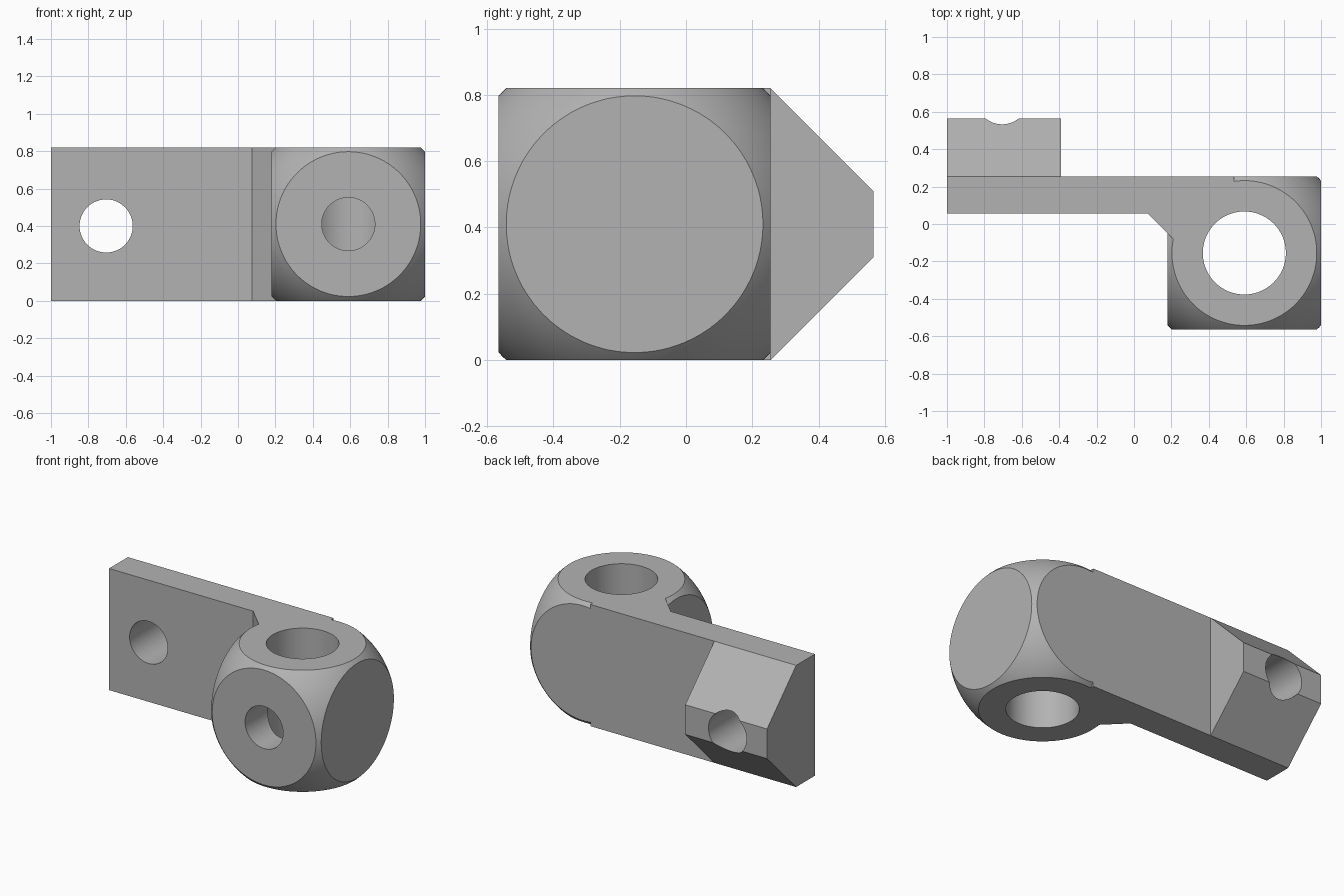
import bpy, bmesh, math
from mathutils import Vector

if "Cube" in bpy.data.objects:
    bpy.data.objects.remove(bpy.data.objects["Cube"], do_unlink=True)

H = 0.82                                # overall height
KNUCKLE = Vector((0.59, -0.155, H / 2))  # centre of the rounded cube

grey = bpy.data.materials.new("plain grey")
grey.use_nodes = True
COLOUR = (0.45, 0.45, 0.45, 1)
grey.diffuse_color = COLOUR
grey.node_tree.nodes["Principled BSDF"].inputs["Base Color"].default_value = COLOUR


def prism(name, points, offset):
    """Extrude a planar outline along an offset vector."""
    bm = bmesh.new()
    face = bm.faces.new([bm.verts.new(p) for p in points])
    moved = bmesh.ops.extrude_face_region(bm, geom=[face])["geom"]
    verts = [v for v in moved if isinstance(v, bmesh.types.BMVert)]
    bmesh.ops.translate(bm, verts=verts, vec=offset)
    bmesh.ops.recalc_face_normals(bm, faces=bm.faces)
    mesh = bpy.data.meshes.new(name)
    bm.to_mesh(mesh)
    bm.free()
    obj = bpy.data.objects.new(name, mesh)
    bpy.context.collection.objects.link(obj)
    mesh.materials.append(grey)
    return obj


def drill(name, radius, depth, location, along_y=False):
    rotation = (math.pi / 2, 0, 0) if along_y else (0, 0, 0)
    bpy.ops.mesh.primitive_cylinder_add(vertices=96, radius=radius, depth=depth,
                                        location=location, rotation=rotation)
    obj = bpy.context.object
    obj.name = name
    obj.data.materials.append(grey)
    return obj


def combine(target, tool, operation):
    """Apply a boolean and discard the tool."""
    mod = target.modifiers.new(operation.lower(), 'BOOLEAN')
    mod.operation, mod.object, mod.solver = operation, tool, 'EXACT'
    bpy.context.view_layer.objects.active = target
    bpy.ops.object.modifier_apply(modifier=mod.name)
    bpy.data.objects.remove(tool, do_unlink=True)


# Knuckle: a cube whose corners are rounded by a sphere
bpy.ops.mesh.primitive_cube_add(size=H, location=KNUCKLE)
bracket = bpy.context.object
bracket.name = "hinge_bracket"
bracket.data.materials.append(grey)
bpy.ops.mesh.primitive_uv_sphere_add(segments=128, ring_count=64,
                                     radius=0.564, location=KNUCKLE)
ball = bpy.context.object
ball.data.materials.append(grey)
combine(bracket, ball, 'INTERSECT')

# Flat arm with a diagonal gusset into the knuckle
back = KNUCKLE.y + H / 2
outline = [(-1, 0.055), (0.075, 0.055), (0.21, -0.08), (0.535, -0.08),
           (0.535, back), (-1, back)]
arm = prism("arm", [(x, y, 0) for x, y in outline], (0, 0, H))

# Tapered boss behind the end of the arm
profile = [(0.055, 0), (back, 0), (0.565, 0.31), (0.565, 0.51), (back, H), (0.055, H)]
boss = prism("boss", [(-1, y, z) for y, z in profile], (0.61, 0, 0))
combine(arm, boss, 'UNION')
combine(bracket, arm, 'UNION')

# Vertical pin bore, front bore meeting it, and mounting hole through the boss
for tool in (drill("pin_bore", 0.222, 2, KNUCKLE),
             drill("front_bore", 0.142, 0.6, KNUCKLE - Vector((0, 0.3, 0)), True),
             drill("mounting_hole", 0.142, 2, (-0.705, 0, 0.4), True)):
    combine(bracket, tool, 'DIFFERENCE')

bpy.ops.object.select_all(action='DESELECT')
bracket.select_set(True)
bpy.context.view_layer.objects.active = bracket
bpy.ops.object.shade_smooth_by_angle(angle=math.radians(25))
